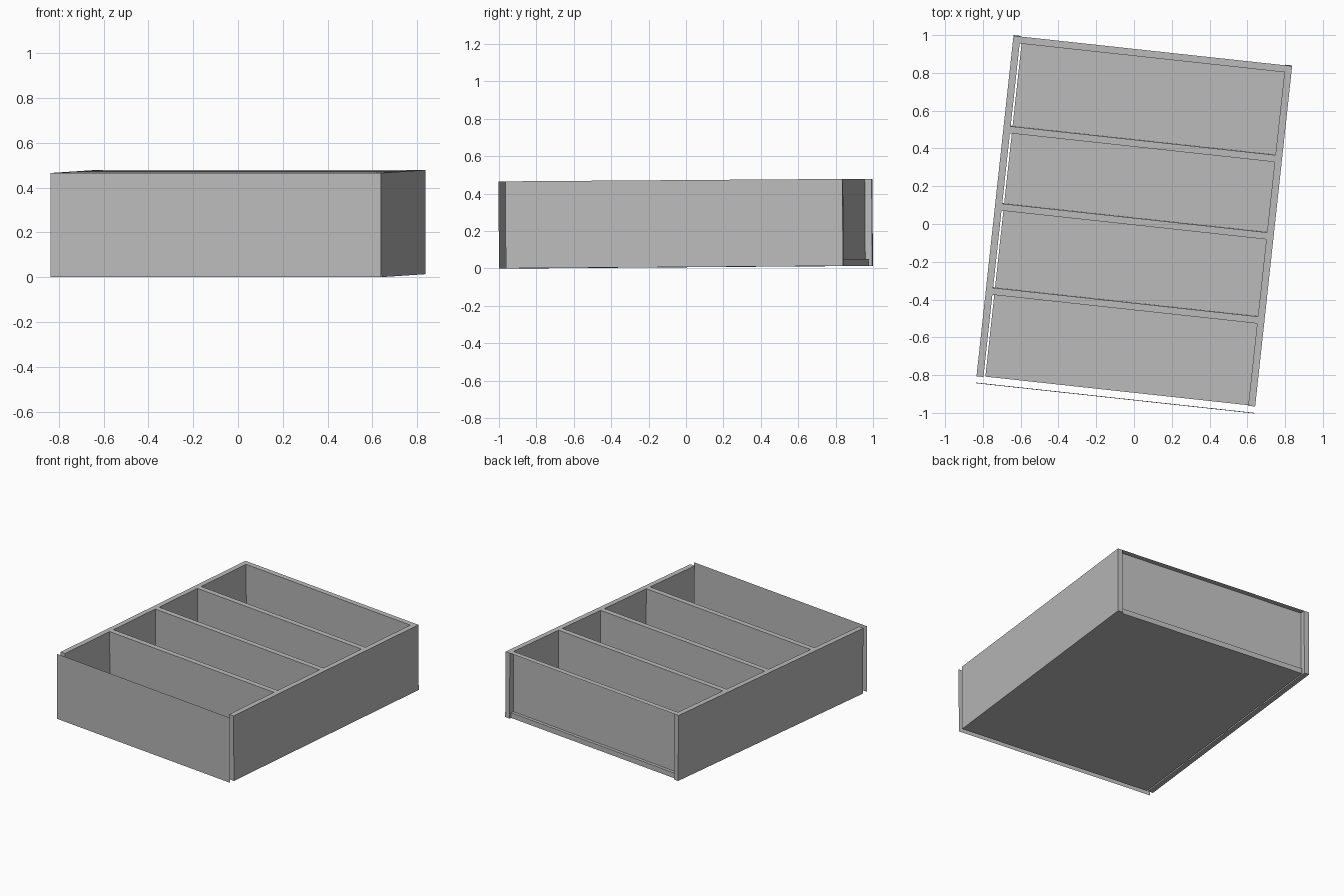
import bpy
import bmesh
from math import radians
from mathutils import Matrix, Vector

old = bpy.data.objects.get("Cube")
if old:
    bpy.data.objects.remove(old, do_unlink=True)

# Single plain grey
GREY = (0.5, 0.5, 0.5, 1)
grey = bpy.data.materials.new("plain_grey")
grey.use_nodes = True
grey.diffuse_color = GREY
grey.node_tree.nodes["Principled BSDF"].inputs["Base Color"].default_value = GREY

# Drawer dimensions in its own frame
HALF_W, HALF_L, HEIGHT, T = 0.742, 0.925, 0.465, 0.037
INNER = HALF_W - T
# The whole drawer is turned and tips up very slightly at the back
POSE = (Matrix.Translation((0, 0, 0.0068)) @ Matrix.Rotation(radians(-6.2), 4, "Z")
        @ Matrix.Rotation(0.0072, 4, "X"))


def finish(name, bm):
    bmesh.ops.recalc_face_normals(bm, faces=bm.faces)
    mesh = bpy.data.meshes.new(name)
    bm.to_mesh(mesh)
    bm.free()
    mesh.materials.append(grey)
    obj = bpy.data.objects.new(name, mesh)
    obj.matrix_world = POSE
    bpy.context.collection.objects.link(obj)
    return obj


def board(name, low, high):
    """Box between two opposite corners."""
    low, high = Vector(low), Vector(high)
    bm = bmesh.new()
    bmesh.ops.create_cube(bm, size=1)
    for v in bm.verts:
        v.co = (low + high) / 2 + v.co * (high - low)
    return finish(name, bm)


def sheet(name, corners):
    """Single thin face."""
    bm = bmesh.new()
    bm.faces.new([bm.verts.new(c) for c in corners])
    return finish(name, bm)


# Side walls, ending one board thickness behind the front panel
for side, x in (("right", -HALF_W), ("left", INNER)):
    board(side + "_wall", (x, T - HALF_L, 0), (x + T, HALF_L, HEIGHT))

# Floor, set slightly towards the left wall
board("floor", (0.01 - INNER, T - HALF_L, 0), (INNER + 0.01, HALF_L - 0.015, T))

# Front panel: one sheet standing clear of the walls
sheet("front_panel", [(-HALF_W, -HALF_L, 0), (HALF_W, -HALF_L, 0),
                      (HALF_W, -HALF_L, HEIGHT), (-HALF_W, -HALF_L, HEIGHT)])

# Back panel, recessed under a thin top rim
y = HALF_L - T
sheet("back_panel", [(INNER, y, 0), (-INNER, y, 0),
                     (-INNER, y, HEIGHT), (INNER, y, HEIGHT)])
sheet("back_rim", [(-INNER, y, HEIGHT), (INNER, y, HEIGHT),
                   (INNER, HALF_L, HEIGHT), (-INNER, HALF_L, HEIGHT)])

# Cross dividers
for name, y in (("front", -0.45), ("middle", -0.002), ("back", 0.41)):
    board(name + "_divider", (-INNER - 0.004, y, 0), (INNER, y + T, HEIGHT))
